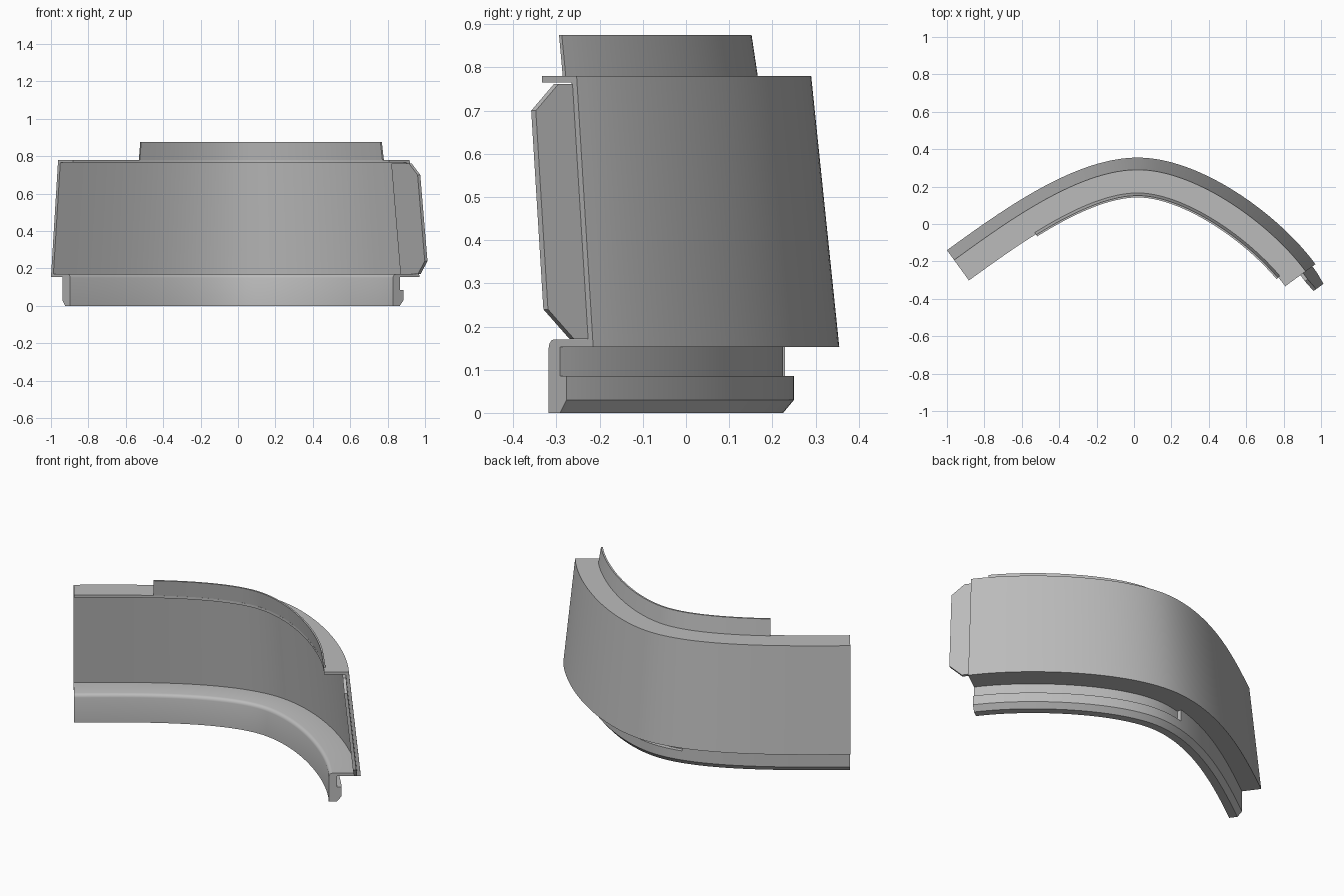
import bpy, bmesh
from mathutils import Vector

cube = bpy.data.objects.get("Cube")
if cube:
    bpy.data.objects.remove(cube)

grey = bpy.data.materials.new("plain_grey")
grey.use_nodes = True
grey.diffuse_color = (0.5, 0.5, 0.5, 1)
grey.node_tree.nodes["Principled BSDF"].inputs["Base Color"].default_value = (0.5, 0.5, 0.5, 1)

# Plan curve of the lower outer edge: two cubic arcs meeting at the crown
LEFT = [Vector(p) for p in [(-1, -.14), (-.71, .07), (-.32, .355), (.02, .355)]]
RIGHT = [Vector(p) for p in [(.02, .355), (.36, .355), (.78, .045), (.97, -.215)]]


def station(t):
    """Point and tangent on the plan curve, t from 0 to 2."""
    a, b, c, d = LEFT if t < 1 else RIGHT
    u = t if t < 1 else t - 1
    v = 1 - u
    p = a * v**3 + b * 3 * u * v * v + c * 3 * u * u * v + d * u**3
    tan = (b - a) * v * v + (c - b) * 2 * u * v + (d - c) * u * u
    return p, tan.normalized()


def t_at_x(x):
    return min((i / 1000 for i in range(2001)), key=lambda t: abs(station(t)[0].x - x))


def place(t, depth, z, along=0):
    """Point inset from the plan curve by depth, shifted along its tangent."""
    p, tan = station(t)
    q = p + Vector((tan.y, -tan.x)) * depth + tan * along
    return q.x, q.y, z


def finish(name, bm):
    bmesh.ops.remove_doubles(bm, verts=bm.verts, dist=1e-5)
    bmesh.ops.recalc_face_normals(bm, faces=bm.faces)
    mesh = bpy.data.meshes.new(name)
    bm.to_mesh(mesh)
    bm.free()
    mesh.materials.append(grey)
    ob = bpy.data.objects.new(name, mesh)
    bpy.context.collection.objects.link(ob)
    bpy.ops.object.select_all(action="DESELECT")
    ob.select_set(True)
    bpy.context.view_layer.objects.active = ob
    bpy.ops.object.shade_smooth_by_angle(angle=0.5)


def loft(name, rings):
    bm = bmesh.new()
    loops = [[bm.verts.new(p) for p in ring] for ring in rings]
    for a, b in zip(loops, loops[1:]):
        for i in range(len(a)):
            j = (i + 1) % len(a)
            bm.faces.new((a[i], a[j], b[j], b[i]))
    bm.faces.new(loops[0])
    bm.faces.new(loops[-1])
    finish(name, bm)


def spread(t0, t1, n):
    return [t0 + (t1 - t0) * i / n for i in range(n + 1)]


def body_section(groove):
    return [(0, .153), (.065, .78), (.2, .78), (.2, .765), (.085, .765), (.022, .17),
            (.155, .17), (.165, .167), (.172, .16), (.175, .15), (.175, 0), (.13, 0),
            (.105, .03), (.105, .085), (groove, .085), (groove, .153)]


# Curved channel body; the outer groove under the ledge stops short of one end
split = t_at_x(-.16)
stations = [(t, .105) for t in spread(0, split, 28)] + [(t, .13) for t in spread(split, 2, 40)]
loft("channel_body", [[place(t, d, z) for d, z in body_section(g)] for t, g in stations])

# Thin leaning lip on the top flange
lip = [(.188, .775), (.203, .875), (.213, .875), (.199, .775)]
loft("top_lip", [[place(t, d, z) for d, z in lip]
                 for t in spread(t_at_x(-.63), t_at_x(.925), 52)])

# Joining tab inside the wall, projecting past one end and leaning with the wall
tab = [(-.12, .171), (.04, .171), (.11, .24), (.11, .70), (.04, .762), (-.12, .762)]


def tab_ring(inset):
    return [place(2, inset + .065 * (z - .153) / .627, z, u) for u, z in tab]


loft("joining_tab", [tab_ring(.018), tab_ring(.036)])
